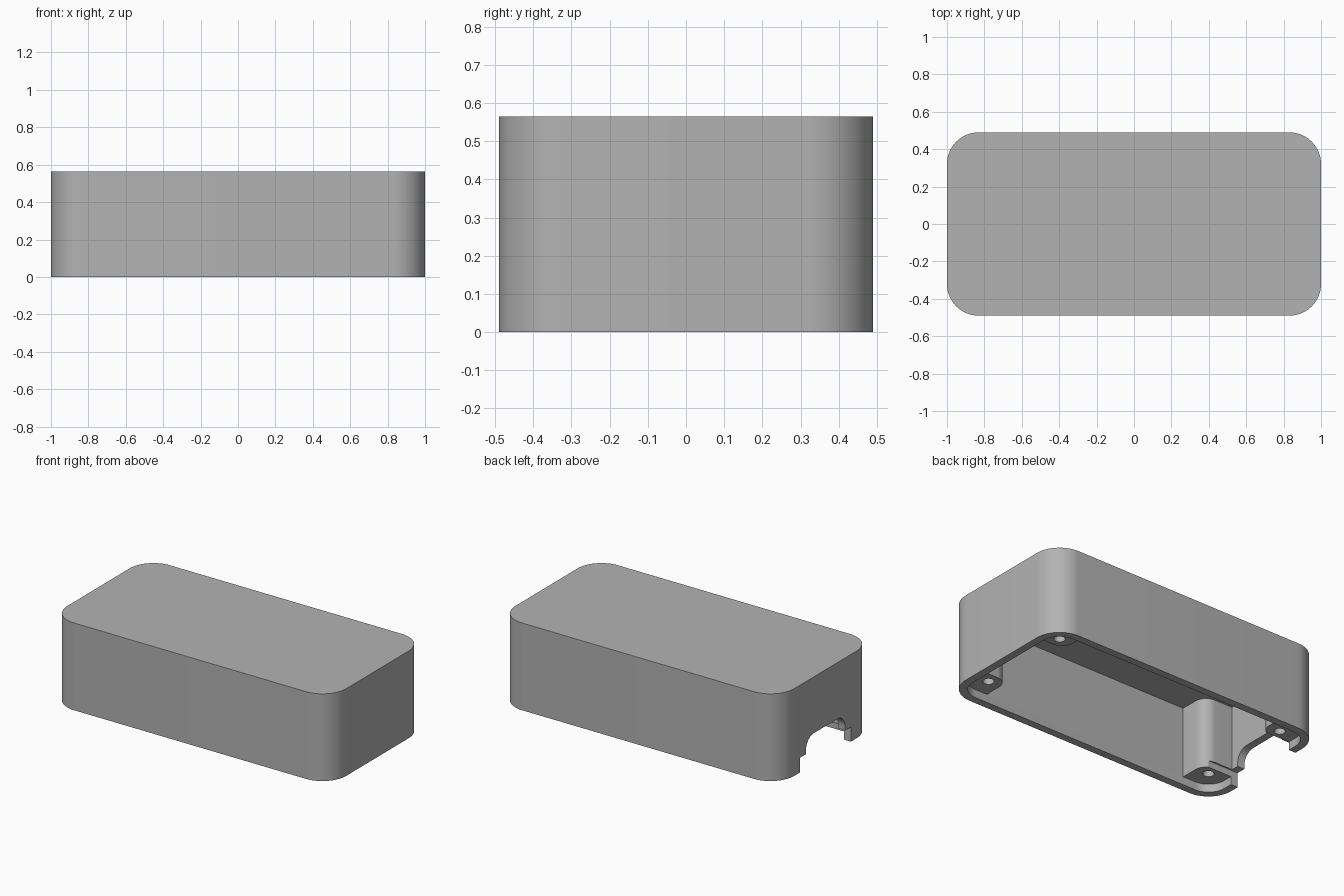
import bpy, bmesh, math

cube = bpy.data.objects.get("Cube")
if cube:
    bpy.data.objects.remove(cube, do_unlink=True)

LENGTH, DEPTH, HEIGHT = 2.0, 0.98, 0.565
WALL, CORNER = 0.05, 0.17

grey = bpy.data.materials.new("plain grey")
grey.use_nodes = True
colour = (0.45, 0.45, 0.45, 1)
grey.diffuse_color = colour
grey.node_tree.nodes["Principled BSDF"].inputs["Base Color"].default_value = colour


def rounded_outline(x0, x1, y0, y1, radii, steps=16):
    """Counter-clockwise rectangle; radii run from the (x1, y1) corner."""
    points = []
    corners = [(x1, y1, -1, -1), (x0, y1, 1, -1), (x0, y0, 1, 1), (x1, y0, -1, 1)]
    for quarter, ((x, y, sx, sy), r) in enumerate(zip(corners, radii)):
        if r == 0:
            points.append((x, y))
            continue
        for i in range(steps + 1):
            a = (quarter + i / steps) * math.pi / 2
            points.append((x + sx * r + r * math.cos(a), y + sy * r + r * math.sin(a)))
    return points


def prism(name, outline, low, high, along_x=False):
    """Extrude an outline along z, or an outline in y and z along x."""
    bm = bmesh.new()
    verts = [bm.verts.new((low, u, v) if along_x else (u, v, low)) for u, v in outline]
    face = bm.faces.new(verts)
    moved = bmesh.ops.extrude_face_region(bm, geom=[face])["geom"]
    step = (high - low, 0, 0) if along_x else (0, 0, high - low)
    bmesh.ops.translate(bm, vec=step, verts=[g for g in moved if isinstance(g, bmesh.types.BMVert)])
    bmesh.ops.recalc_face_normals(bm, faces=bm.faces)
    mesh = bpy.data.meshes.new(name)
    bm.to_mesh(mesh)
    bm.free()
    mesh.materials.append(grey)
    obj = bpy.data.objects.new(name, mesh)
    bpy.context.collection.objects.link(obj)
    return obj


def combine(target, tool, operation):
    mod = target.modifiers.new(operation.lower(), "BOOLEAN")
    mod.operation, mod.object, mod.solver = operation, tool, "EXACT"
    bpy.context.view_layer.objects.active = target
    bpy.ops.object.modifier_apply(modifier=mod.name)
    bpy.data.objects.remove(tool, do_unlink=True)


def centred(length, depth, radius):
    return rounded_outline(-length / 2, length / 2, -depth / 2, depth / 2, [radius] * 4)


# Open-bottomed shell
shell = prism("enclosure_shell", centred(LENGTH, DEPTH, CORNER), 0, HEIGHT)
cavity = prism("cavity", centred(LENGTH - 2 * WALL, DEPTH - 2 * WALL, CORNER - WALL), -0.1, 0.51)
combine(shell, cavity, "DIFFERENCE")

# Screw posts in the four corners, set back from the rim
for sx in (1, -1):
    for sy in (1, -1):
        outline = rounded_outline(0.74, 0.99, 0.25, 0.48, [0.15, 0, 0.08, 0])
        post = prism("post", [(sx * x, sy * y) for x, y in outline], 0.053, 0.54)
        combine(shell, post, "UNION")
        hole = [(sx * 0.83 + 0.033 * math.cos(a), sy * 0.32 + 0.033 * math.sin(a))
                for a in (i * math.tau / 32 for i in range(32))]
        combine(shell, prism("screw_hole", hole, -0.1, 0.4), "DIFFERENCE")

# Stepped cable opening in one end: wide foot, narrower rounded top
foot = prism("opening_foot", rounded_outline(-0.26, 0.26, -0.1, 0.095, [0] * 4), -1.1, -0.7, True)
combine(shell, foot, "DIFFERENCE")
arch = prism("opening_arch", rounded_outline(-0.2, 0.2, -0.1, 0.2, [0.08, 0.08, 0, 0]), -1.1, -0.7, True)
combine(shell, arch, "DIFFERENCE")

# Smooth round corners, crisp edges
bpy.ops.object.select_all(action="DESELECT")
shell.select_set(True)
bpy.context.view_layer.objects.active = shell
bpy.ops.object.shade_smooth_by_angle(angle=math.radians(30))
